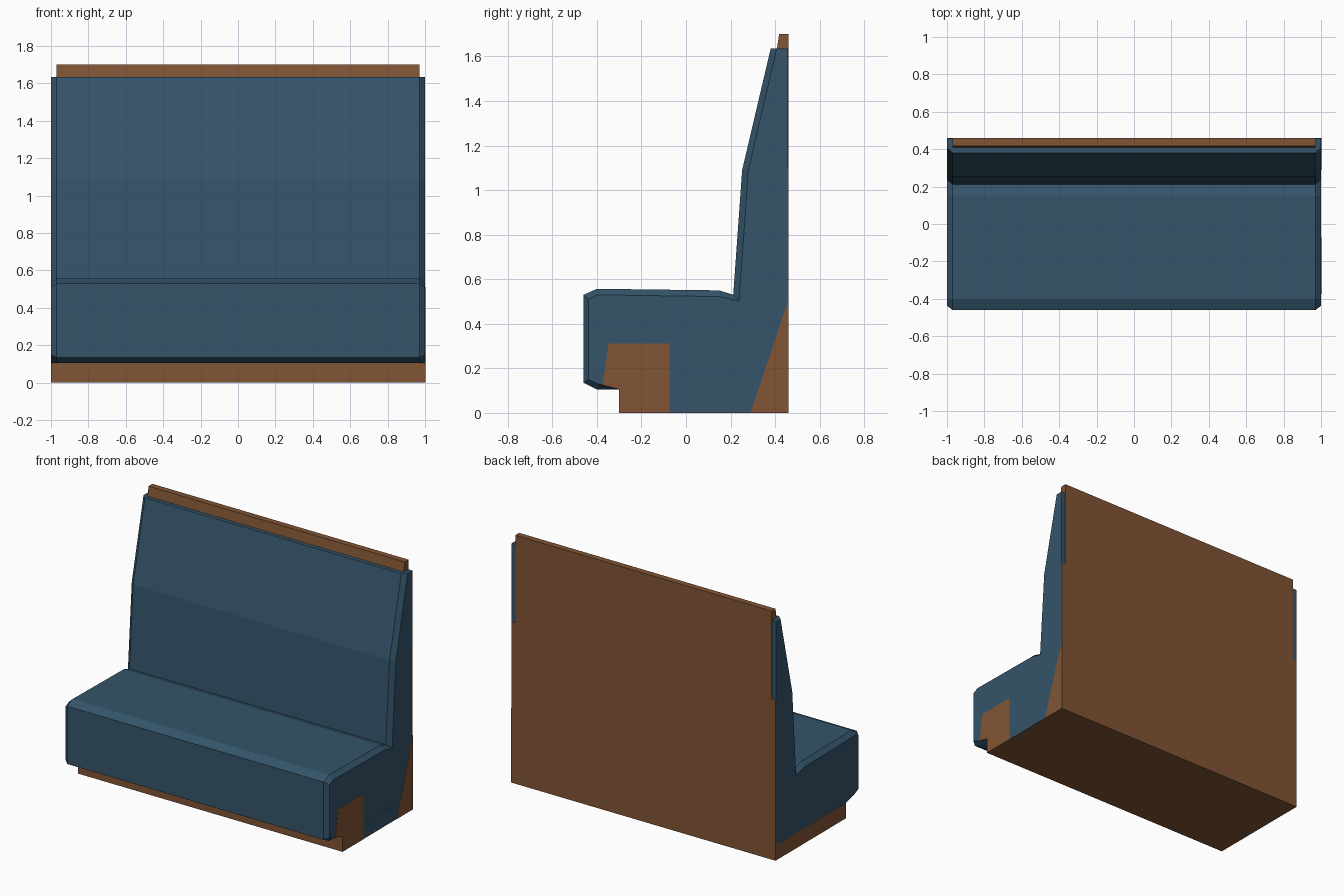
import bpy, bmesh

if "Cube" in bpy.data.objects:
    bpy.data.objects.remove(bpy.data.objects["Cube"])


def material(name, color):
    m = bpy.data.materials.new(name)
    m.diffuse_color = color
    m.use_nodes = True
    m.node_tree.nodes["Principled BSDF"].inputs["Base Color"].default_value = m.diffuse_color
    return m


BLUE = material("blue_upholstery", (0.035, 0.09, 0.145, 1))
WOOD = material("brown_wood", (0.22, 0.09, 0.035, 1))


def loft(name, sections, mat):
    """Join (x, yz profile) sections into a capped solid."""
    bm = bmesh.new()
    rings = [[bm.verts.new((x, y, z)) for y, z in prof] for x, prof in sections]
    n = len(rings[0])
    for a, b in zip(rings, rings[1:]):
        for i in range(n):
            j = (i + 1) % n
            bm.faces.new((a[i], a[j], b[j], b[i]))
    bm.faces.new(rings[0][::-1])
    bm.faces.new(rings[-1])
    bmesh.ops.recalc_face_normals(bm, faces=bm.faces)
    me = bpy.data.meshes.new(name)
    bm.to_mesh(me)
    bm.free()
    me.materials.append(mat)
    ob = bpy.data.objects.new(name, me)
    bpy.context.collection.objects.link(ob)
    return ob


def prism(name, prof, x0, x1, mat):
    return loft(name, [(x0, prof), (x1, prof)], mat)


# Upholstered seat and back: full profile with chamfered ends
full = [(-0.30, 0.105), (-0.40, 0.105), (-0.46, 0.135), (-0.46, 0.53),
        (-0.40, 0.557), (0.15, 0.55), (0.212, 0.53), (0.252, 1.09),
        (0.38, 1.635), (0.457, 1.635), (0.457, 0.105)]
ends = [(-0.30, 0.106), (-0.395, 0.13), (-0.438, 0.15), (-0.438, 0.51),
        (-0.40, 0.53), (0.15, 0.522), (0.238, 0.502), (0.28, 1.09),
        (0.407, 1.635), (0.457, 1.635), (0.457, 0.105)]
loft("upholstered_seat_and_back",
     [(-1, ends), (-0.97, full), (0.97, full), (1, ends)], BLUE)

# Wooden plinth under the seat
prism("plinth", [(-0.30, 0), (0.46, 0), (0.46, 0.105), (-0.30, 0.105)], -1, 1, WOOD)

# Wooden back board rising above the upholstery, with wider lower edge strips
prism("back_board", [(0.40, 0.105), (0.46, 0.105), (0.46, 1.70),
                     (0.418, 1.70), (0.408, 1.635)], -0.97, 0.97, WOOD)
for side, s in (("left", -1), ("right", 1)):
    prism(side + "_back_edge", [(0.45, 0.105), (0.46, 0.105), (0.46, 1.1), (0.45, 1.1)],
          s * 0.97, s, WOOD)

# Thin panels on the right end
prism("right_front_panel", [(-0.30, 0), (-0.073, 0), (-0.073, 0.312), (-0.347, 0.312),
                            (-0.375, 0.125), (-0.30, 0.107)], 0.995, 1.0015, WOOD)
prism("right_rear_panel", [(0.29, 0), (0.46, 0), (0.46, 0.51)], 0.995, 1.0015, WOOD)
prism("right_fabric_skirt", [(-0.073, 0.001), (0.29, 0.001), (0.325, 0.106), (-0.073, 0.106)],
      0.995, 1.001, BLUE)
